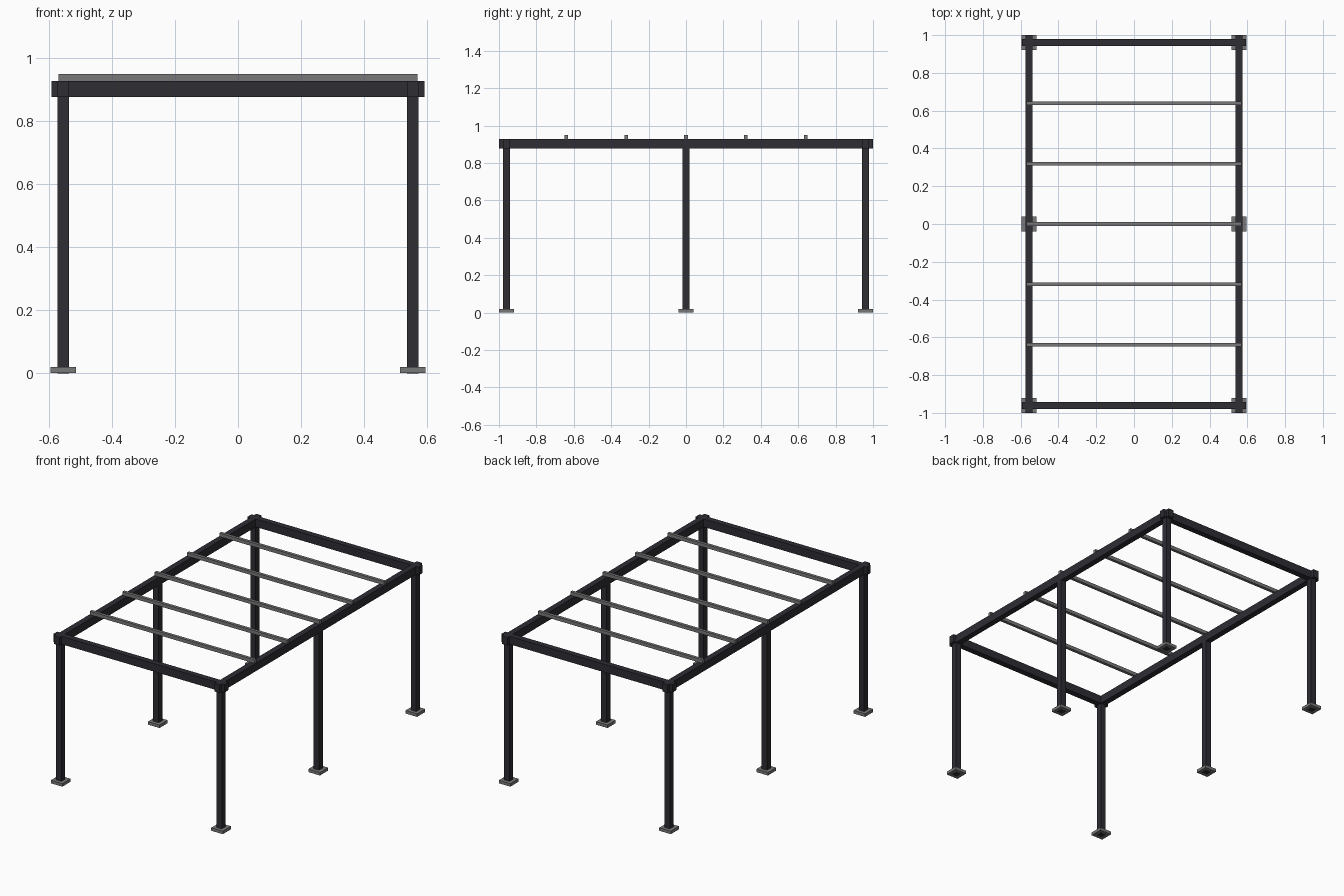
import bpy

if "Cube" in bpy.data.objects:
    bpy.data.objects.remove(bpy.data.objects["Cube"])


def material(name, rgb):
    m = bpy.data.materials.new(name)
    m.diffuse_color = (*rgb, 1.0)
    m.use_nodes = True
    m.node_tree.nodes["Principled BSDF"].inputs["Base Color"].default_value = m.diffuse_color
    return m


DARK = material("anthracite", (0.026, 0.026, 0.034))
GREY = material("steel grey", (0.19, 0.19, 0.195))

HALF_X, HALF_Y = 0.555, 0.96   # post centre lines
BAR = 0.037                    # width of posts and beams
BEAM_LOW, BEAM_TOP = 0.878, 0.928


def box(name, centre, size, z0, z1, mat):
    """Box given by its plan centre, plan size and height range."""
    bpy.ops.mesh.primitive_cube_add(size=1, location=(*centre, (z0 + z1) / 2))
    ob = bpy.context.object
    ob.name = name
    ob.scale = (*size, z1 - z0)
    bpy.ops.object.transform_apply(location=False, rotation=False, scale=True)
    ob.data.materials.append(mat)
    return ob


# Six posts on square foot plates
for x in (-HALF_X, HALF_X):
    for y in (-HALF_Y, 0, HALF_Y):
        box("post", (x, y), (BAR, BAR), 0, BEAM_LOW, DARK)
        box("foot_plate", (x, y), (0.08, 0.08), 0.001, 0.02, GREY)

# Long side beams, running past the end beams
for x in (-HALF_X, HALF_X):
    box("side_beam", (x, 0), (BAR, 2.0), BEAM_LOW, BEAM_TOP, DARK)

# End beams, crossing the side beams at the corners
for y in (-HALF_Y, HALF_Y):
    box("end_beam", (0, y), (1.184, BAR), BEAM_LOW, BEAM_TOP, DARK)

# Thin roof battens lying on the side beams
for i in range(-2, 3):
    box("roof_batten", (0, i * 0.32), (1.14, 0.019), BEAM_TOP, 0.95, GREY)
